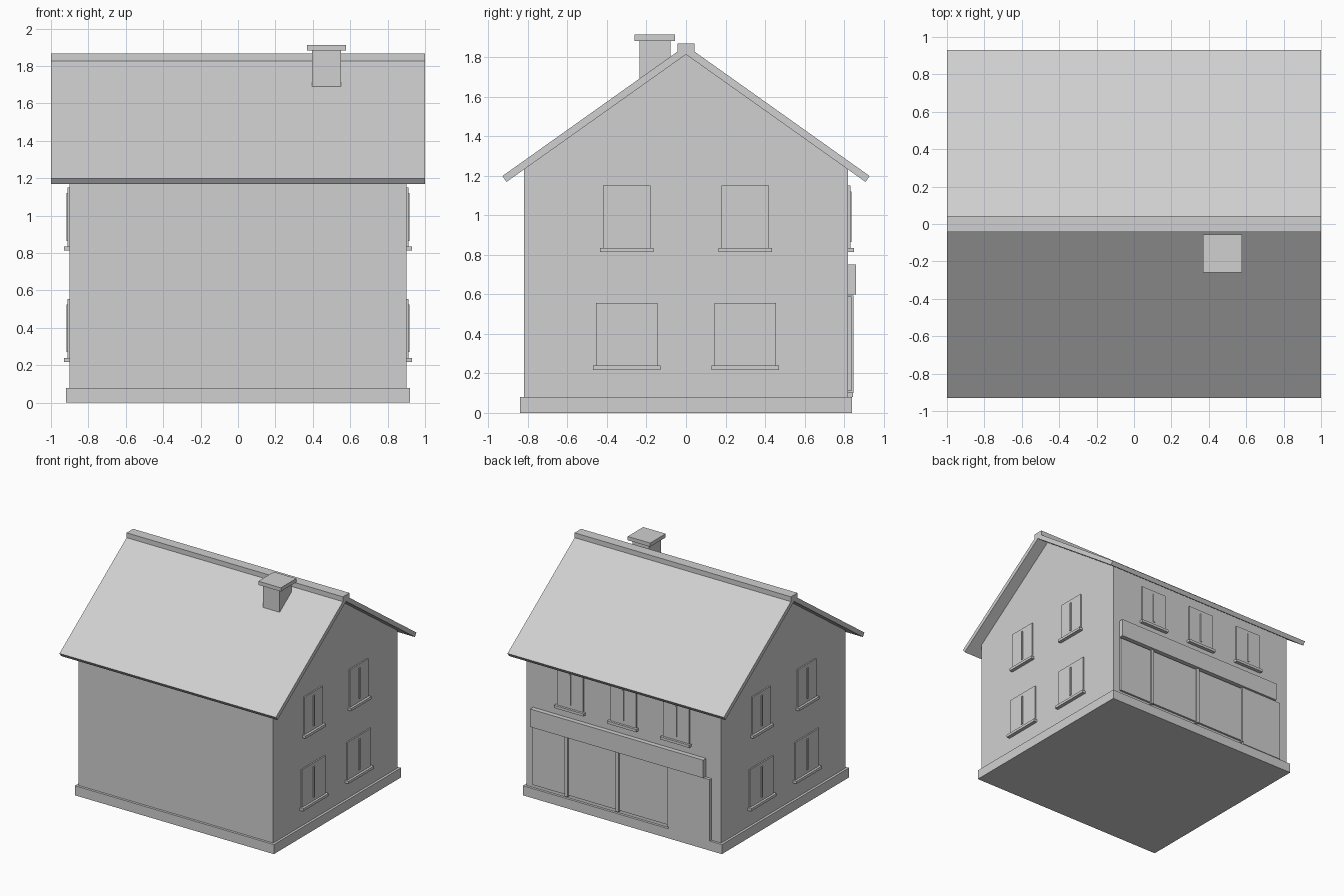
import bpy
import bmesh
from mathutils import Vector

cube = bpy.data.objects.get("Cube")
if cube:
    bpy.data.objects.remove(cube, do_unlink=True)

grey = bpy.data.materials.new("light grey")
grey.use_nodes = True
COLOUR = (0.63, 0.63, 0.63, 1)
grey.diffuse_color = COLOUR
grey.node_tree.nodes["Principled BSDF"].inputs["Base Color"].default_value = COLOUR


def finish(name, bm):
    bmesh.ops.recalc_face_normals(bm, faces=bm.faces)
    mesh = bpy.data.meshes.new(name)
    bm.to_mesh(mesh)
    bm.free()
    mesh.materials.append(grey)
    obj = bpy.data.objects.new(name, mesh)
    bpy.context.collection.objects.link(obj)
    return obj


def box(name, x, y, z):
    """Box from (low, high) ranges on each axis."""
    bm = bmesh.new()
    bmesh.ops.create_cube(bm, size=1)
    for v in bm.verts:
        v.co = Vector([r[0] if c < 0 else r[1] for c, r in zip(v.co, (x, y, z))])
    return finish(name, bm)


def extrude_x(name, profile, half):
    """Extrude a y-z profile along x, centred."""
    bm = bmesh.new()
    face = bm.faces.new([bm.verts.new((-half, y, z)) for y, z in profile])
    new = bmesh.ops.extrude_face_region(bm, geom=[face])["geom"]
    moved = [g for g in new if isinstance(g, bmesh.types.BMVert)]
    bmesh.ops.translate(bm, verts=moved, vec=(2 * half, 0, 0))
    return finish(name, bm)


WALL_X, WALL_Y = 0.9, 0.82
APEX, SLOPE = 1.813, 0.71


def under(y):
    return APEX - SLOPE * abs(y)


# Base and walls with gables
box("plinth", (-0.92, 0.92), (-0.84, 0.84), (0, 0.08))
extrude_x("walls", [(-WALL_Y, 0.07), (WALL_Y, 0.07), (WALL_Y, under(WALL_Y)),
                    (0, APEX), (-WALL_Y, under(WALL_Y))], WALL_X)

# Roof slabs as one chevron, with the ridge cap
extrude_x("roof", [(-0.908, under(0.908)), (0, APEX), (0.908, under(0.908)),
                   (0.929, 1.198), (0, 1.858), (-0.929, 1.198)], 1)
box("ridge_cap", (-1, 1), (-0.043, 0.043), (1.825, 1.868))

# Chimney
box("chimney_stack", (0.395, 0.55), (-0.235, -0.078), (1.6, 1.885))
box("chimney_cap", (0.37, 0.578), (-0.26, -0.055), (1.882, 1.913))


def window(name, side, centre, width, low, high):
    """Frame plate, centre bar and sill on the back wall or a gable wall."""
    wall = WALL_Y if side == "back" else WALL_X

    def part(label, half, depth, z):
        along = (centre - half, centre + half)
        out = (wall - 0.01, wall + depth)
        if side == "back":
            box(name + label, along, out, z)
        elif side == "left":
            box(name + label, out, along, z)
        else:
            box(name + label, (-out[1], -out[0]), along, z)

    part("_frame", width / 2, 0.011, (low, high))
    part("_bar", 0.008, 0.018, (low + 0.03, high - 0.03))
    part("_sill", width / 2 + 0.015, 0.03, (low - 0.022, low))


# Gable windows on both sides, two floors
for side in ("left", "right"):
    for where, y in (("front", -0.3), ("rear", 0.3)):
        window(f"{side}_{where}_upper_window", side, y, 0.24, 0.835, 1.15)
        window(f"{side}_{where}_lower_window", side, y, 0.31, 0.24, 0.555)

# Upper windows on the back
for i in range(3):
    window(f"back_window_{i + 1}", "back", (1 - i) * 0.49, 0.24, 0.835, 1.15)

# Shop front: glazing, posts, door and sign board
box("shop_glazing", (-0.76, 0.84), (0.81, 0.837), (0.11, 0.588))
for i, x in enumerate((0.515, 0.045, -0.43)):
    box(f"shop_post_{i + 1}", (x - 0.014, x + 0.014), (0.81, 0.848), (0.1, 0.595))
box("shop_door", (-0.81, -0.43), (0.81, 0.846), (0.08, 0.595))
box("sign_board", (-0.76, 0.84), (0.81, 0.859), (0.6, 0.75))
